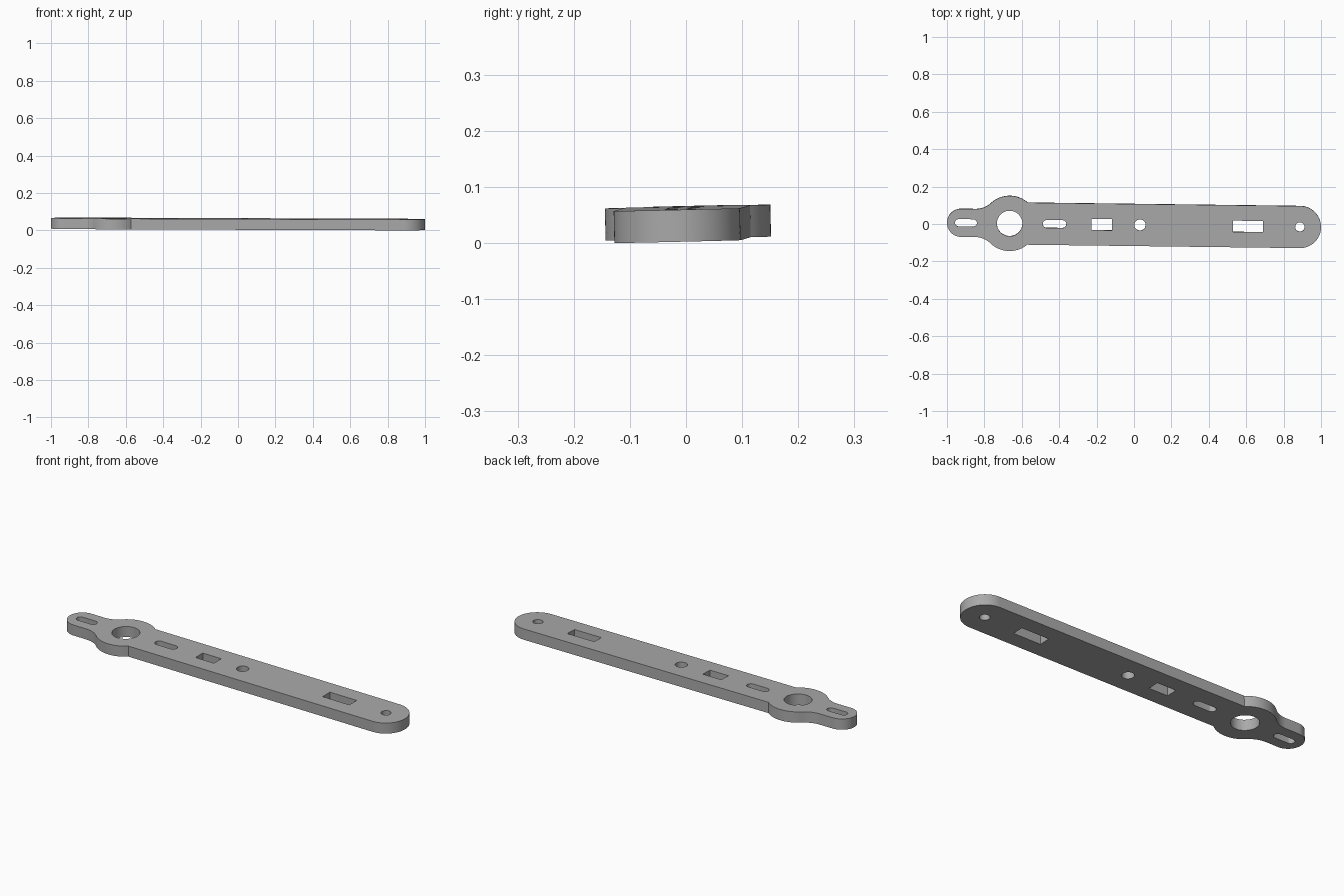
import bpy, bmesh
from math import pi, cos, sin, sqrt, atan2
from mathutils import Matrix, Vector

if "Cube" in bpy.data.objects:
    bpy.data.objects.remove(bpy.data.objects["Cube"], do_unlink=True)

THICK = 0.057
HALF_W = 0.1125
HUB_X, HUB_R = -0.665, 0.1475
LOBE_X, LOBE_R = -0.925, 0.075
END_X = 0.8875
FILLET_R = 0.12


def arc(cx, cy, r, a0, a1, n):
    return [(cx + r * cos(a0 + (a1 - a0) * i / n),
             cy + r * sin(a0 + (a1 - a0) * i / n)) for i in range(n + 1)]


def circle(cx, r, n=40):
    return arc(cx, 0, r, 0, 2 * pi, n)[:-1]


def slot(x0, x1, r):
    return (arc(x1 - r, 0, r, -pi / 2, pi / 2, 12)
            + arc(x0 + r, 0, r, pi / 2, 3 * pi / 2, 12))


def rect(x0, x1, h):
    return [(x0, -h), (x1, -h), (x1, h), (x0, h)]


# Upper half of the outline, from the round end to the small lobe
dy = LOBE_R + FILLET_R
dx = sqrt((HUB_R + FILLET_R) ** 2 - dy ** 2)
tangent = atan2(dy, -dx)
corner = atan2(HALF_W, sqrt(HUB_R ** 2 - HALF_W ** 2))
upper = (arc(END_X, 0, HALF_W, 0, pi / 2, 24)
         + arc(HUB_X, 0, HUB_R, corner, tangent, 24)
         + arc(HUB_X - dx, dy, FILLET_R, tangent - pi, -pi / 2, 14)[1:]
         + arc(LOBE_X, 0, LOBE_R, pi / 2, pi, 18))
outline = upper + [(x, -y) for x, y in reversed(upper[1:-1])]

# Outline and through holes
loops = [outline,
         slot(-0.957, -0.84, 0.02),
         circle(HUB_X, 0.068, 56),
         slot(-0.488, -0.362, 0.021),
         rect(-0.228, -0.118, 0.03),
         circle(0.032, 0.03),
         rect(0.53, 0.69, 0.03),
         circle(0.887, 0.025)]

curve = bpy.data.curves.new("link_profile", 'CURVE')
curve.dimensions = '2D'
curve.fill_mode = 'BOTH'
curve.extrude = THICK / 2
for pts in loops:
    spline = curve.splines.new('POLY')
    spline.points.add(len(pts) - 1)
    for p, (x, y) in zip(spline.points, pts):
        p.co = (x, y, 0, 1)
    spline.use_cyclic_u = True

plate = bpy.data.objects.new("link_plate", curve)
bpy.context.collection.objects.link(plate)
bpy.ops.object.select_all(action='DESELECT')
plate.select_set(True)
bpy.context.view_layer.objects.active = plate
bpy.ops.object.convert(target='MESH')
plate = bpy.context.object
plate.name = "link_plate"

# Weld the caps to the walls, then apply the slight lean of the part
mesh = plate.data
bm = bmesh.new()
bm.from_mesh(mesh)
bmesh.ops.remove_doubles(bm, verts=bm.verts, dist=1e-5)
bmesh.ops.recalc_face_normals(bm, faces=bm.faces)
lean = (Matrix.Translation(Vector((0, -0.0048, 0.035)))
        @ Matrix.Rotation(0.023, 4, 'X') @ Matrix.Rotation(0.0033, 4, 'Y')
        @ Matrix.Rotation(-0.0125, 4, 'Z'))
bm.transform(lean)
low = min(v.co.z for v in bm.verts)
bmesh.ops.translate(bm, verts=bm.verts, vec=(0, 0, -low))
bm.to_mesh(mesh)
bm.free()

# Plain grey metal
grey = bpy.data.materials.new("grey_metal")
grey.use_nodes = True
colour = (0.4, 0.4, 0.4, 1)
grey.diffuse_color = colour
grey.node_tree.nodes["Principled BSDF"].inputs["Base Color"].default_value = colour
mesh.materials.clear()
mesh.materials.append(grey)
bpy.ops.object.shade_smooth_by_angle()
